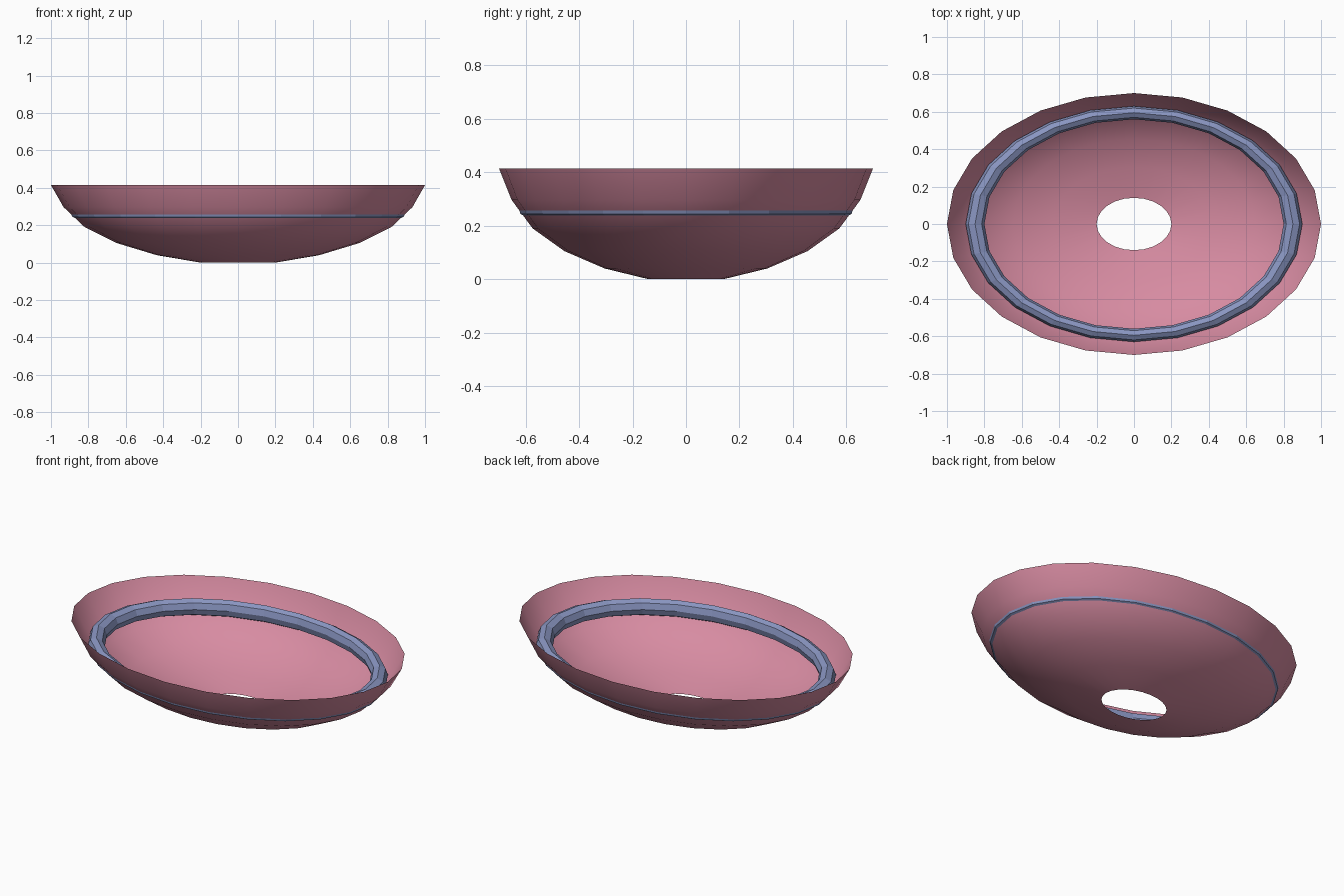
import bpy
import bmesh
from math import cos, sin, tau, radians

SIDES = 24
DEPTH = 0.7  # oval ratio of y to x

cube = bpy.data.objects.get("Cube")
if cube:
    bpy.data.objects.remove(cube)


def material(name, rgb):
    mat = bpy.data.materials.new(name)
    mat.use_nodes = True
    mat.diffuse_color = (*rgb, 1)
    mat.node_tree.nodes["Principled BSDF"].inputs["Base Color"].default_value = (*rgb, 1)
    return mat


def oval_lathe(name, profile, mat, closed=False):
    """Sweep a (radius, height) profile round an oval."""
    bm = bmesh.new()
    rings = [[bm.verts.new((r * cos(tau * i / SIDES), DEPTH * r * sin(tau * i / SIDES), z))
              for i in range(SIDES)] for r, z in profile]
    pairs = list(zip(rings, rings[1:]))
    if closed:
        pairs.append((rings[-1], rings[0]))
    for low, high in pairs:
        for i in range(SIDES):
            j = (i + 1) % SIDES
            bm.faces.new((low[i], low[j], high[j], high[i]))
    mesh = bpy.data.meshes.new(name)
    bm.to_mesh(mesh)
    bm.free()
    mesh.materials.append(mat)
    obj = bpy.data.objects.new(name, mesh)
    bpy.context.collection.objects.link(obj)
    return obj


pink = material("dusty pink", (0.68, 0.26, 0.36))
blue = material("slate blue", (0.25, 0.30, 0.53))

# Thin open bowl with a drain hole
bowl = oval_lathe("basin_bowl", [(0.2, 0.0), (0.435, 0.04), (0.65, 0.105),
                                 (0.82, 0.19), (0.933, 0.297), (1.0, 0.415)], pink)
bpy.context.view_layer.objects.active = bowl
bowl.select_set(True)
bpy.ops.object.shade_smooth_by_angle(angle=radians(40))

# Faceted inner ring resting against the wall
section = [(0.85 + 0.05 * cos(tau * k / 8), 0.28 + 0.05 * sin(tau * k / 8)) for k in range(8)]
oval_lathe("inner_ring", section, blue, closed=True)
